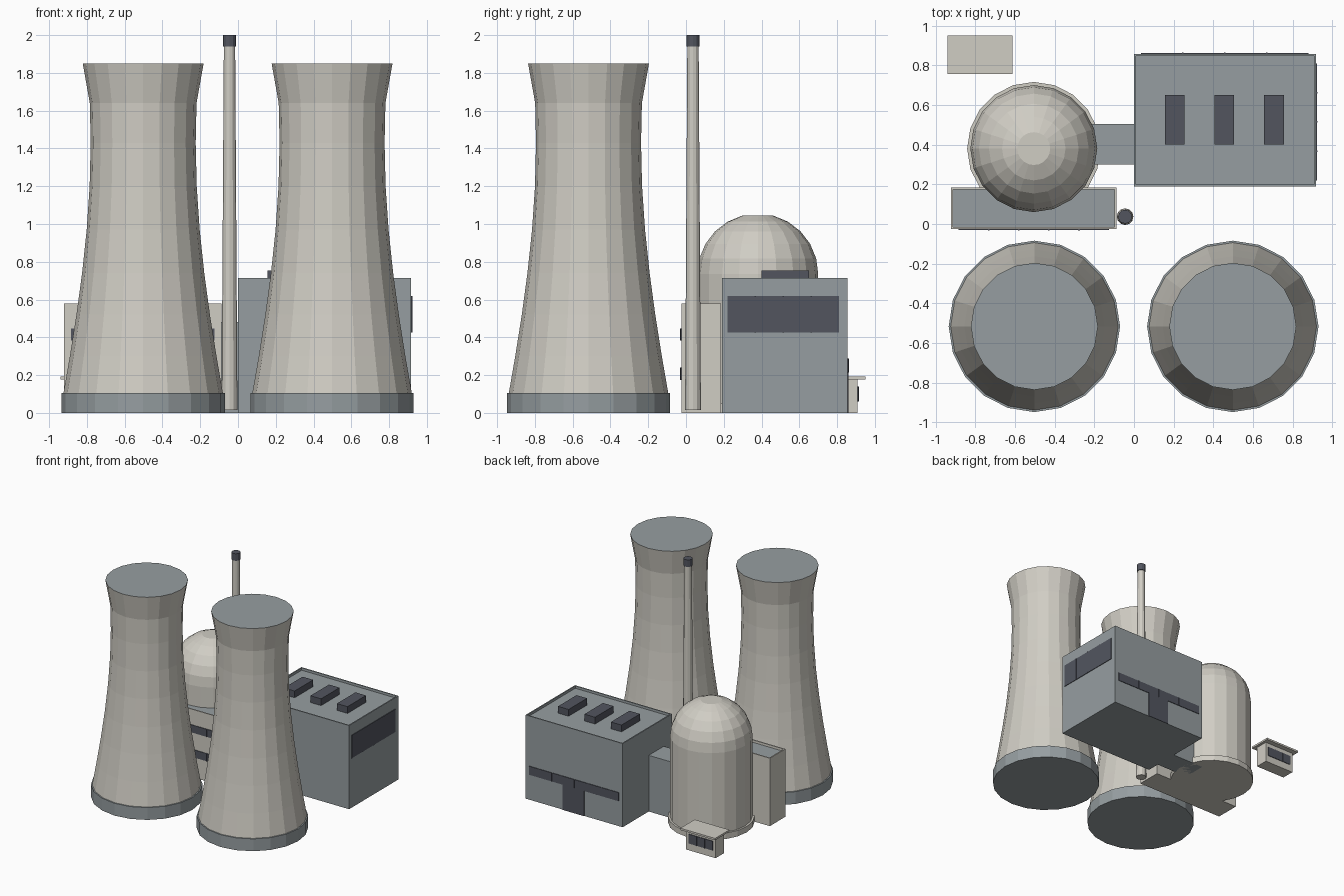
import bpy, bmesh, math

if "Cube" in bpy.data.objects:
    bpy.data.objects.remove(bpy.data.objects["Cube"])


def material(name, rgb):
    lin = [((c / 255 + 0.055) / 1.055) ** 2.4 for c in rgb]
    m = bpy.data.materials.new(name)
    m.diffuse_color = (*lin, 1)
    m.use_nodes = True
    m.node_tree.nodes["Principled BSDF"].inputs["Base Color"].default_value = m.diffuse_color
    return m


CONCRETE = material("pale concrete", (208, 205, 196))
STEEL = material("blue grey cladding", (150, 158, 161))
DARK = material("dark slate", (82, 85, 95))


def finish(bm, name, mats, loc=(0, 0, 0)):
    bmesh.ops.recalc_face_normals(bm, faces=bm.faces)
    me = bpy.data.meshes.new(name)
    bm.to_mesh(me)
    bm.free()
    for m in mats:
        me.materials.append(m)
    ob = bpy.data.objects.new(name, me)
    ob.location = loc
    bpy.context.collection.objects.link(ob)
    return ob


def box(name, x, y, z, mats, parapet=0):
    """Box from (min, max) ranges; parapet > 0 sinks the roof inside a thin rim."""
    bm = bmesh.new()
    bmesh.ops.create_cube(bm, size=1)
    for v in bm.verts:
        v.co = [r[0] if c < 0 else r[1] for c, r in zip(v.co, (x, y, z))]
    if parapet:
        bm.normal_update()
        top = max(bm.faces, key=lambda f: f.calc_center_median().z)
        bmesh.ops.inset_individual(bm, faces=[top], thickness=0.014)
        bmesh.ops.inset_individual(bm, faces=[top], thickness=0.0005)
        for v in top.verts:
            v.co.z -= parapet
        top.material_index = len(mats) - 1
    return finish(bm, name, mats)


def lathe(name, loc, profile, mats, sides=20, rule=None):
    """Closed turned shape from (radius, z) points."""
    bm = bmesh.new()
    rings = [[bm.verts.new((r * math.cos(2 * math.pi * i / sides),
                            r * math.sin(2 * math.pi * i / sides), z))
              for i in range(sides)] for r, z in profile]
    for a, b in zip(rings, rings[1:]):
        for i in range(sides):
            j = (i + 1) % sides
            bm.faces.new((a[i], a[j], b[j], b[i]))
    bm.faces.new(rings[0][::-1])
    bm.faces.new(rings[-1])
    if rule:
        for f in bm.faces:
            f.material_index = int(rule(f.calc_center_median().z))
    return finish(bm, name, mats, loc)


def window_band(name, axis, face, span, z, panes):
    """Dark plate on a wall, with thin raised mullions. face = (wall, outward sign)."""
    wall, s = face

    def plate(label, a, b, out):
        depth = sorted((wall - s * 0.002, wall + s * out))
        rng = (depth, (a, b)) if axis == 'x' else ((a, b), depth)
        box(label, *rng, z, [DARK])

    plate(name, *span, 0.005)
    for i in range(1, panes):
        c = span[0] + (span[1] - span[0]) * i / panes
        plate(name + "_mullion", c - 0.004, c + 0.004, 0.008)


# Cooling towers: hyperbolic shell, footing ring and flat cap
levels = (0.105, 0.3, 0.52, 0.74, 0.97, 1.2, 1.43, 1.64)
shell = [(0.278 * math.sqrt(1 + ((1.43 - z) / 1.16) ** 2), z) for z in levels]
shell.append((0.32, 1.85))
for side, cx in (("left", -0.502), ("right", 0.498)):
    lathe(side + "_tower_footing", (cx, -0.516, 0), [(0.432, 0), (0.432, 0.105)], [STEEL])
    lathe(side + "_cooling_tower", (cx, -0.516, 0), shell, [CONCRETE, STEEL],
          rule=lambda z: z > 1.849)

# Reactor: cylinder with domed top and base ring
R, SPRING = 0.32, 0.735
dome = [(R, 0.0)] + [(R * math.cos(math.radians(a)), SPRING + R * math.sin(math.radians(a)))
                     for a in range(0, 76, 15)]
lathe("reactor_dome", (-0.505, 0.38, 0), dome, [CONCRETE])
lathe("reactor_base_ring", (-0.505, 0.38, 0), [(0.336, 0), (0.336, 0.05)], [CONCRETE])

# Vent stack with dark tip
lathe("vent_stack", (-0.045, 0.037, 0), [(0.042, 0.015), (0.03, 1.94)], [CONCRETE], 12)
lathe("vent_stack_tip", (-0.045, 0.037, 0), [(0.035, 1.94), (0.035, 2.0)], [DARK], 12)

# Turbine hall with roof vents, windows and door
box("turbine_hall", (0, 0.917), (0.19, 0.856), (0, 0.715), [STEEL], 0.02)
for i in range(3):
    x0 = 0.155 + 0.25 * i
    box("roof_vent", (x0, x0 + 0.1), (0.4, 0.65), (0.69, 0.753), [DARK])
window_band("hall_side_window", 'x', (0.917, 1), (0.22, 0.81), (0.425, 0.62), 4)
window_band("hall_back_window", 'y', (0.856, 1), (0.035, 0.88), (0.215, 0.288), 4)
window_band("hall_door", 'y', (0.856, 1), (0.36, 0.565), (0, 0.215), 1)

# Link between reactor and hall
box("connector", (-0.3, 0.0), (0.3, 0.503), (0, 0.48), [STEEL])

# Long service building in front of the reactor
box("service_building", (-0.922, -0.088), (-0.025, 0.185), (0, 0.58), [CONCRETE, STEEL], 0.02)
for z in ((0.175, 0.24), (0.383, 0.448)):
    window_band("service_window", 'y', (-0.025, -1), (-0.885, -0.125), z, 5)

# Gatehouse
box("gatehouse", (-0.915, -0.635), (0.795, 0.907), (0, 0.178), [CONCRETE])
box("gatehouse_roof", (-0.94, -0.612), (0.757, 0.95), (0.176, 0.192), [CONCRETE])
window_band("gatehouse_window", 'y', (0.907, 1), (-0.89, -0.66), (0.06, 0.14), 3)
